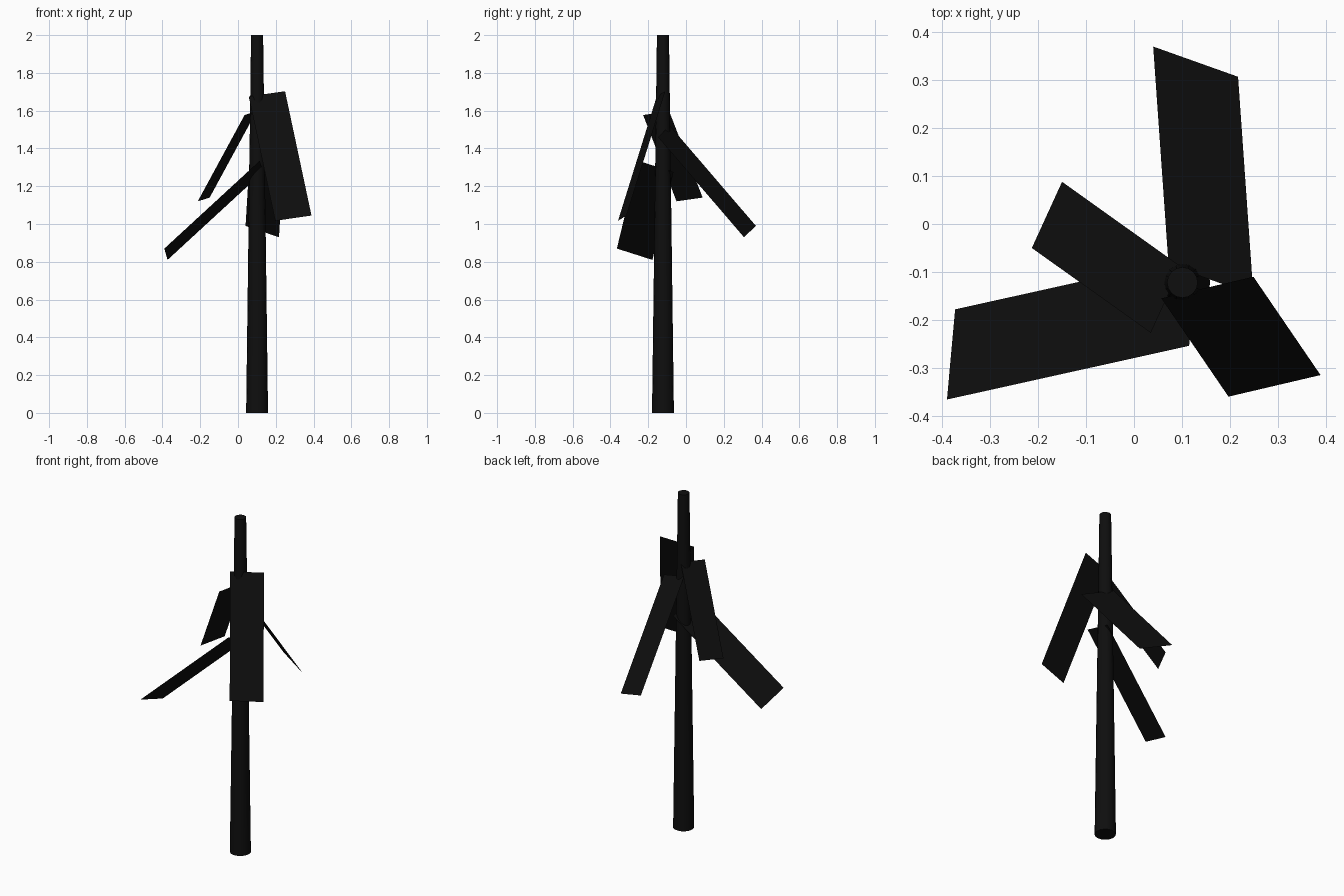
import bpy
from mathutils import Vector

if "Cube" in bpy.data.objects:
    bpy.data.objects.remove(bpy.data.objects["Cube"])

charcoal = bpy.data.materials.new("charcoal_black")
charcoal.diffuse_color = (0.0045, 0.0045, 0.0045, 1)
charcoal.use_nodes = True
charcoal.node_tree.nodes["Principled BSDF"].inputs["Base Color"].default_value = charcoal.diffuse_color

# Tapered trunk
bpy.ops.mesh.primitive_cone_add(vertices=16, radius1=0.058, radius2=0.032,
                                depth=2, location=(0.101, -0.122, 1))
trunk = bpy.context.object
trunk.name = "trunk"
trunk.data.materials.append(charcoal)
bpy.ops.object.shade_smooth_by_angle()


def branch(name, tip_a, tip_b, root_a):
    """Flat drooping branch card: two tip corners and one root corner."""
    a, b, r = Vector(tip_a), Vector(tip_b), Vector(root_a)
    mesh = bpy.data.meshes.new(name)
    mesh.from_pydata([a, b, b + r - a, r], [], [(0, 1, 2, 3)])
    mesh.materials.append(charcoal)
    obj = bpy.data.objects.new(name, mesh)
    bpy.context.collection.objects.link(obj)
    # Face the card upwards
    if mesh.polygons[0].normal.z < 0:
        mesh.flip_normals()


# Four flat branches around the trunk
branch("back_branch", (0.04, 0.37, 0.99), (0.217, 0.307, 0.93), (0.072, -0.085, 1.52))
branch("left_branch", (-0.39, -0.366, 0.87), (-0.373, -0.178, 0.81), (0.115, -0.254, 1.335))
branch("back_left_branch", (-0.213, -0.05, 1.12), (-0.15, 0.088, 1.14), (0.035, -0.227, 1.577))
branch("front_right_branch", (0.197, -0.36, 1.017), (0.389, -0.315, 1.045), (0.057, -0.155, 1.675))
